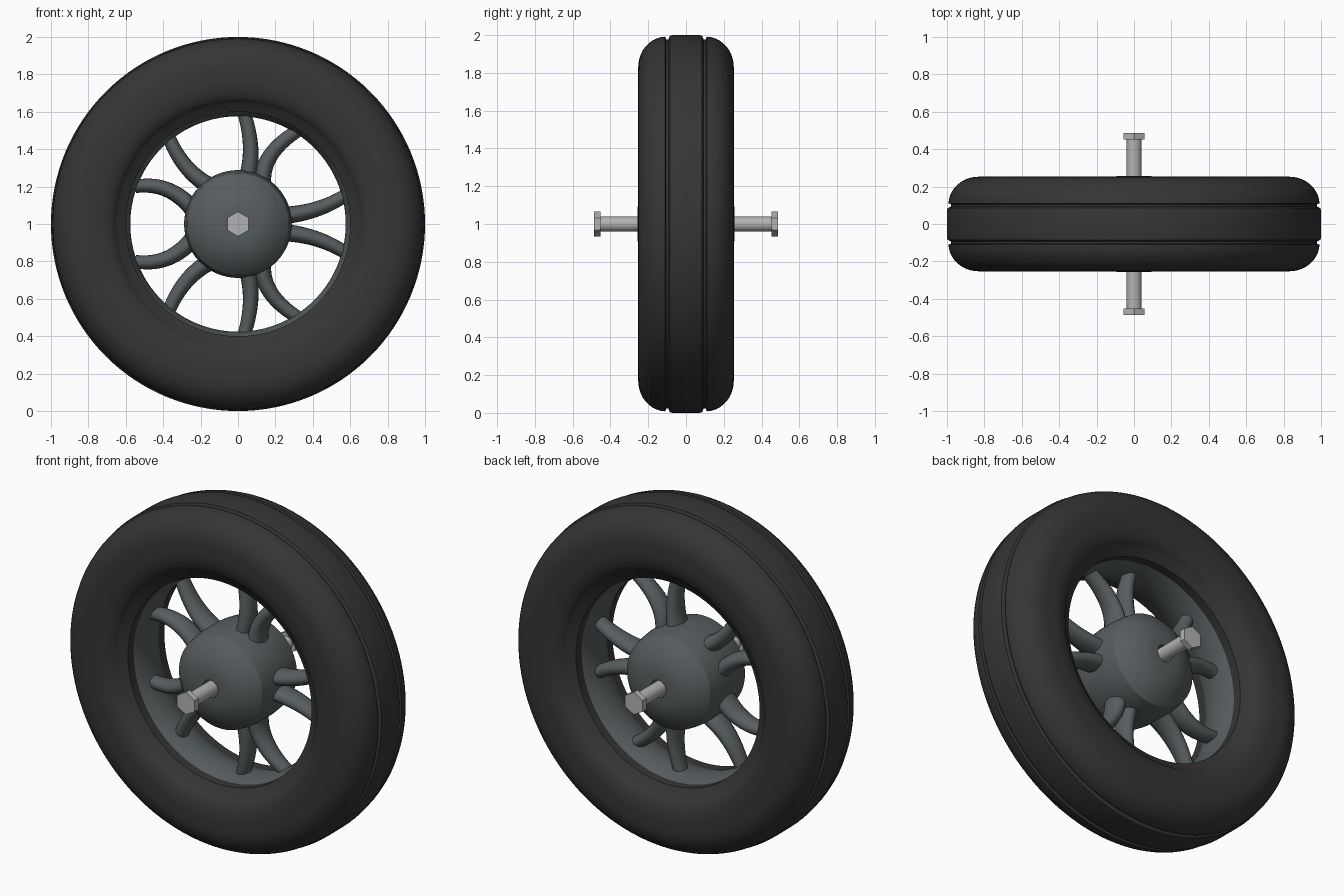
import bpy, bmesh, math
from mathutils import Vector

if "Cube" in bpy.data.objects:
    bpy.data.objects.remove(bpy.data.objects["Cube"])

CENTRE = Vector((0, 0, 1))


def material(name, rgb):
    m = bpy.data.materials.new(name)
    m.diffuse_color = (*rgb, 1)
    m.use_nodes = True
    m.node_tree.nodes["Principled BSDF"].inputs["Base Color"].default_value = m.diffuse_color
    return m


RUBBER = material("black rubber", (0.036, 0.036, 0.036))
STEEL = material("blue grey metal", (0.095, 0.11, 0.115))
BOLT = material("light grey metal", (0.45, 0.45, 0.46))


def skin(name, rings, mat, closed=False, caps=False, angle=32):
    """Join equal rings of points with quads."""
    bm = bmesh.new()
    rows = [[bm.verts.new(p) for p in ring] for ring in rings]
    n = len(rows[0])
    for i in range(len(rows) if closed else len(rows) - 1):
        a, b = rows[i], rows[(i + 1) % len(rows)]
        for j in range(n):
            k = (j + 1) % n
            bm.faces.new((a[j], a[k], b[k], b[j]))
    if caps:
        bm.faces.new(rows[0])
        bm.faces.new(rows[-1])
    bmesh.ops.recalc_face_normals(bm, faces=bm.faces)
    mesh = bpy.data.meshes.new(name)
    bm.to_mesh(mesh)
    bm.free()
    mesh.shade_smooth()
    mesh.set_sharp_from_angle(angle=math.radians(angle))
    mesh.materials.append(mat)
    obj = bpy.data.objects.new(name, mesh)
    bpy.context.collection.objects.link(obj)
    return obj


def revolve(name, profile, mat, sides=96, closed=True, caps=False, angle=32):
    """Turn (radius, y) points about the axle."""
    rings = [[CENTRE + Vector((r * math.sin(math.tau * j / sides), y,
                               r * math.cos(math.tau * j / sides)))
              for j in range(sides)] for r, y in profile]
    return skin(name, rings, mat, closed, caps, angle)


def mirrored(half):
    """Half profile in y > 0, continued on the other side."""
    return half + [(r, -y) for r, y in reversed(half)]


def arc(cr, cy, rr, ry, a0, a1, n=8):
    return [(cr + rr * math.sin(math.radians(a0 + (a1 - a0) * i / n)),
             cy + ry * math.cos(math.radians(a0 + (a1 - a0) * i / n)))
            for i in range(n + 1)]


# tyre: bulging walls, round shoulders, two tread grooves
tyre = [(0.60, 0.17), (0.648, 0.20)]
tyre += arc(0.78, 0.19, 0.13, 0.063, -75, 0)
tyre += arc(0.83, 0.105, 0.162, 0.148, 0, 88, 10)
tyre += [(0.978, 0.105), (0.978, 0.093), (0.997, 0.085), (1.0, 0.07)]
revolve("tyre", mirrored(tyre), RUBBER, sides=128)

# rim: curved well narrowing to the middle
rim = [(0.68, 0.19), (0.653, 0.203)]
rim += [(0.575 + 0.073 * (y / 0.2) ** 2, y) for y in (0.2, 0.17, 0.14, 0.11, 0.08, 0.05, 0.02)]
revolve("rim", mirrored(rim), STEEL, sides=128)

# hub: barrel with domed ends and an axle hole
hub = [(0.05, 0.20), (0.05, 0.257), (0.09, 0.256), (0.13, 0.25), (0.17, 0.236),
       (0.21, 0.215), (0.245, 0.189), (0.272, 0.162), (0.282, 0.11), (0.288, 0.05)]
revolve("hub", mirrored(hub), STEEL, angle=25)

# spokes: (x, height) at hub, middle and tip; each has a twin below the axle
PATHS = [((0.285, 0.05), (0.43, 0.083), (0.56, 0.144)),
         ((0.134, 0.267), (0.187, 0.385), (0.305, 0.49)),
         ((0.06, 0.29), (0.066, 0.43), (0.037, 0.578)),
         ((-0.187, 0.225), (-0.288, 0.32), (-0.364, 0.45)),
         ((-0.267, 0.107), (-0.39, 0.188), (-0.535, 0.203))]


def spoke(name, path, flip):
    a, b, c = (Vector((x, 0, z * flip)) for x, z in path)

    def at(t):
        return a * (2 * t - 1) * (t - 1) + b * 4 * t * (1 - t) + c * t * (2 * t - 1)

    rings = []
    for i in range(15):
        t = -0.2 + 1.25 * i / 14
        across = (at(t + 0.01) - at(t - 0.01)).normalized().cross(Vector((0, 1, 0)))
        wide, deep = 0.045 - 0.009 * t, 0.072 - 0.026 * t
        rings.append([CENTRE + at(t) + across * wide * math.cos(math.tau * j / 20)
                      + Vector((0, deep * math.sin(math.tau * j / 20), 0)) for j in range(20)])
    skin(name, rings, STEEL, caps=True)


for n, path in enumerate(PATHS):
    spoke(f"spoke_upper_{n + 1}", path, 1)
    spoke(f"spoke_lower_{n + 1}", path, -1)

# axle shaft with a hexagonal head at each end
revolve("axle_shaft", [(0.04, -0.46), (0.04, 0.46)], BOLT, sides=32, closed=False, caps=True)
for side, s in (("front", -1), ("back", 1)):
    revolve(f"bolt_head_{side}", [(0.066, 0.452 * s), (0.066, 0.487 * s)], BOLT,
            sides=6, closed=False, caps=True)
